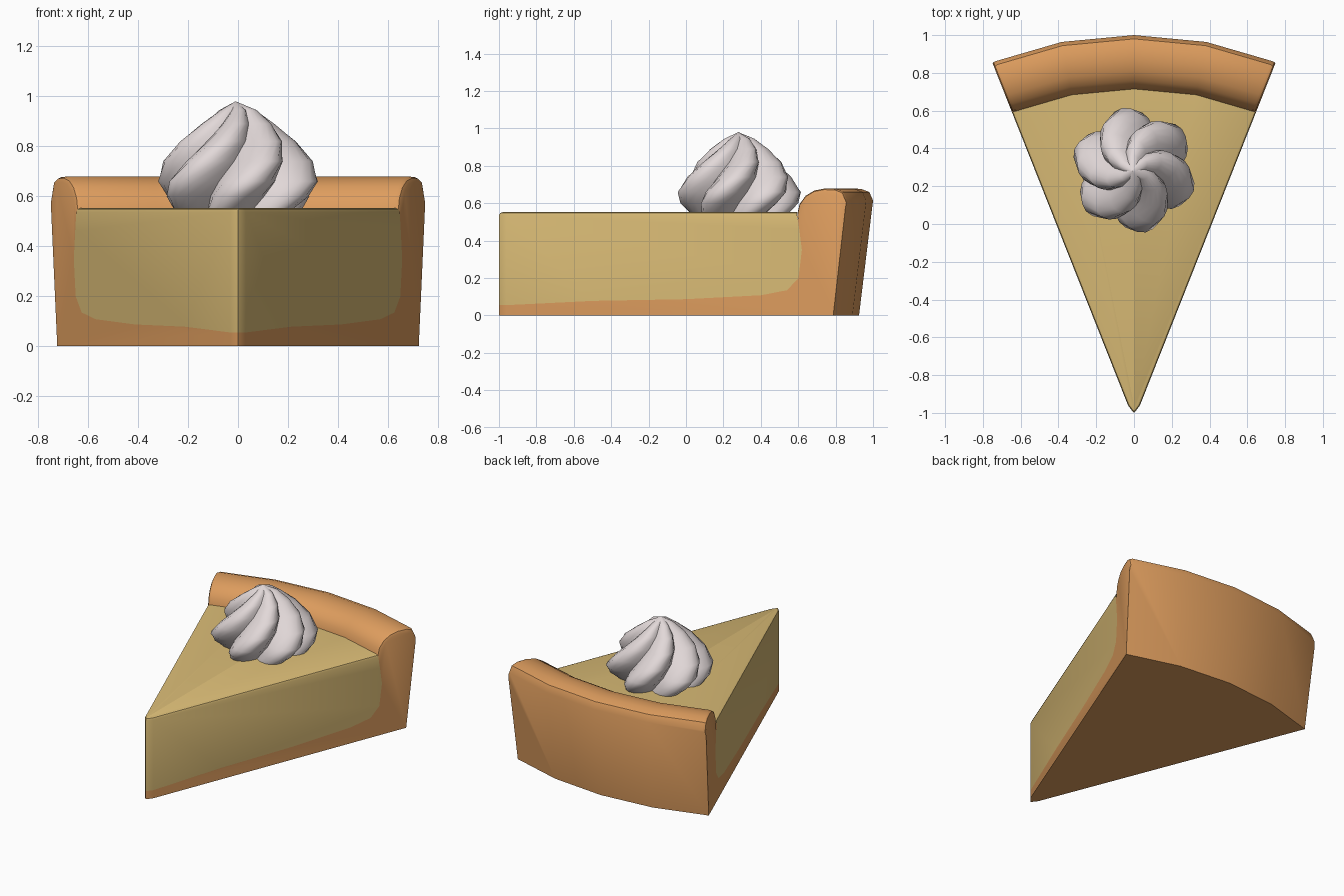
import bpy, bmesh, math

if "Cube" in bpy.data.objects:
    bpy.data.objects.remove(bpy.data.objects["Cube"])

APEX_Y = -1.04                 # the wedge is swept around this point
HALF = math.radians(21.6)
COLS = 4
TIP = None                     # marks profile points on the rounded tip


def material(name, rgb):
    m = bpy.data.materials.new(name)
    m.diffuse_color = (*rgb, 1.0)
    m.use_nodes = True
    m.node_tree.nodes["Principled BSDF"].inputs["Base Color"].default_value = m.diffuse_color
    return m


def finish(name, bm, mat, angle):
    mesh = bpy.data.meshes.new(name)
    bm.to_mesh(mesh)
    bm.free()
    mesh.materials.append(mat)
    ob = bpy.data.objects.new(name, mesh)
    bpy.context.collection.objects.link(ob)
    bpy.ops.object.select_all(action='DESELECT')
    ob.select_set(True)
    bpy.context.view_layer.objects.active = ob
    bpy.ops.object.shade_smooth_by_angle(angle=math.radians(angle))
    return ob


def polar(r, a, z):
    if r is TIP:
        r = 0.04 + 0.045 * (a / HALF) ** 2
    return (r * math.sin(a), APEX_Y + r * math.cos(a), z)


def wedge_part(name, swept, seam, mat, bevel):
    """Sweep an open profile round the wedge and close both cut sides along a seam."""
    bm = bmesh.new()
    angles = [HALF * (2 * i / COLS - 1) for i in range(COLS + 1)]
    cols = [[bm.verts.new(polar(r, a, z)) for r, z in swept] for a in angles]
    for c, d in zip(cols, cols[1:]):
        for j in range(len(swept) - 1):
            bm.faces.new((c[j], d[j], d[j + 1], c[j + 1]))
    for i, step in ((0, 1), (-1, -1)):
        cap = cols[i] + [bm.verts.new(polar(r, angles[i], z)) for r, z in seam]
        bm.faces.new(cap[::step])
    # round the upper cut edges
    bm.normal_update()
    edges = [e for e in bm.edges if len(e.link_faces) == 2
             and e.calc_face_angle() > 1.0
             and all(v.co.z > 0.549 for v in e.verts)]
    bmesh.ops.bevel(bm, geom=edges, offset=bevel, segments=2, profile=0.5,
                    affect='EDGES', clamp_overlap=True)
    return finish(name, bm, mat, 40)


crust_mat = material("baked crust", (0.73, 0.337, 0.112))
filling_mat = material("custard filling", (0.70, 0.50, 0.18))
cream_mat = material("whipped cream", (0.76, 0.69, 0.69))

# line between filling and crust on the cut sides, from tip to back
seam = [(0.58, 0.078), (1.12, 0.087), (1.55, 0.108), (1.70, 0.135),
        (1.765, 0.20), (1.785, 0.35), (1.77, 0.46)]

# filling: tip and top
wedge_part("filling", [(TIP, 0.055), (TIP, 0.553), (1.755, 0.553)],
           seam[::-1], filling_mat, 0.022)

# crust: rolled rim, outer wall, base
wedge_part("crust", [(1.755, 0.553), (1.765, 0.595), (1.80, 0.64), (1.85, 0.668),
                     (1.91, 0.679), (1.975, 0.677), (2.02, 0.66), (2.04, 0.615),
                     (1.965, 0.0), (TIP, 0.0), (TIP, 0.055)],
           seam, crust_mat, 0.022)

# whipped cream: twisted six-lobed swirl
rings = [(0.55, 0.27), (0.60, 0.315), (0.66, 0.335), (0.74, 0.30),
         (0.82, 0.235), (0.89, 0.155), (0.945, 0.08)]
N = 48
bm = bmesh.new()
loops = []
for z, radius in rings:
    twist = math.radians(93 + 68 * (z - 0.62) / 0.36)
    loop = []
    for i in range(N):
        a = 2 * math.pi * i / N
        r = radius * (0.68 + 0.32 * abs(math.cos(3 * a)))
        loop.append(bm.verts.new((r * math.cos(a + twist),
                                  0.285 + r * math.sin(a + twist), z)))
    loops.append(loop)
peak = bm.verts.new((-0.01, 0.28, 0.98))
for lo, hi in zip(loops, loops[1:]):
    for i in range(N):
        k = (i + 1) % N
        bm.faces.new((lo[i], lo[k], hi[k], hi[i]))
for i in range(N):
    bm.faces.new((loops[-1][i], loops[-1][(i + 1) % N], peak))
finish("whipped_cream", bm, cream_mat, 50)
